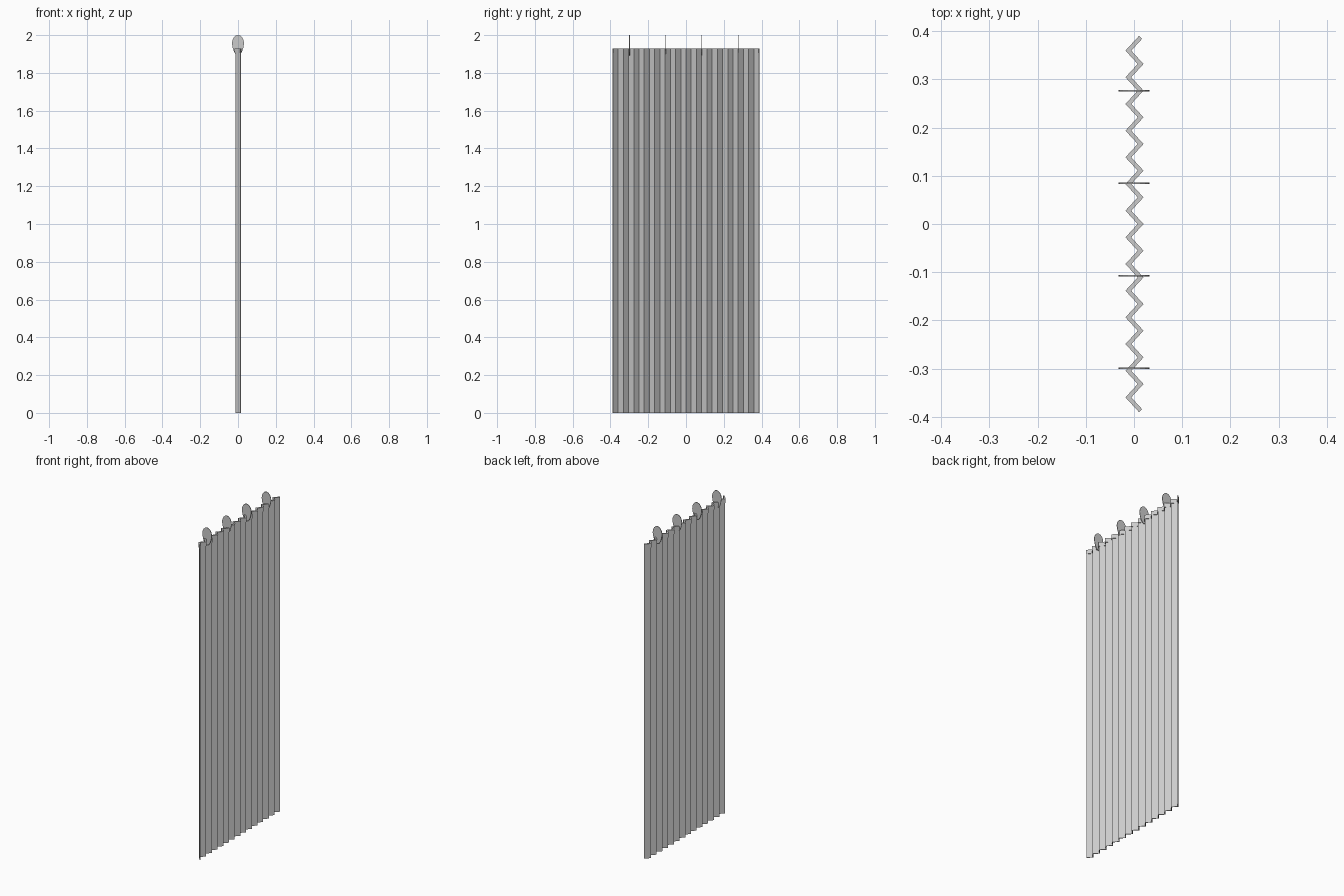
import bpy, bmesh, math
from mathutils import Vector

cube = bpy.data.objects.get("Cube")
if cube:
    bpy.data.objects.remove(cube)

FOLDS = 28
HALF_LENGTH = 0.387
FOLD_DEPTH = 0.0127
OFFSET_X = 0.001

grey = bpy.data.materials.new("plain_grey")
grey.use_nodes = True
grey.diffuse_color = (0.6, 0.6, 0.6, 1)
grey.node_tree.nodes["Principled BSDF"].inputs["Base Color"].default_value = (0.6, 0.6, 0.6, 1)


def make_object(name, bm):
    bmesh.ops.recalc_face_normals(bm, faces=bm.faces[:])
    mesh = bpy.data.meshes.new(name)
    bm.to_mesh(mesh)
    bm.free()
    mesh.materials.append(grey)
    obj = bpy.data.objects.new(name, mesh)
    bpy.context.collection.objects.link(obj)
    return obj


def pleated_strip(name, bottom, top, thickness):
    """Zigzag band with mitred folds and square-cut ends."""
    step = 2 * HALF_LENGTH / FOLDS
    path = [Vector((OFFSET_X + FOLD_DEPTH * (-1) ** i, -HALF_LENGTH + i * step))
            for i in range(FOLDS + 1)]
    run = (path[1] - path[0]).normalized()
    bm = bmesh.new()
    rings = []
    for i, p in enumerate(path):
        if i == 0 or i == FOLDS:
            d = run if i == 0 else (path[-1] - path[-2]).normalized()
            side = Vector((d.y, -d.x)) * thickness / 2
        else:
            side = Vector((thickness / 2 / run.y, 0))
        rings.append([bm.verts.new((*(p + s * side), z))
                      for s, z in ((-1, bottom), (1, bottom), (1, top), (-1, top))])
    for a, b in zip(rings, rings[1:]):
        for k in range(4):
            n = (k + 1) % 4
            bm.faces.new((a[k], a[n], b[n], b[k]))
    bm.faces.new(rings[0])
    bm.faces.new(rings[-1])
    return make_object(name, bm)


def hanging_clip(name, y):
    """Thin egg-shaped disc, tapering towards its lower end."""
    bm = bmesh.new()
    outline = []
    for i in range(16):
        a = 2 * math.pi * i / 16
        height = 0.045 if math.sin(a) > 0 else 0.062
        width = 0.032 if math.sin(a) > -0.1 else 0.030
        outline.append(bm.verts.new((width * math.cos(a), y - 0.0015,
                                     1.955 + height * math.sin(a))))
    face = bm.faces.new(outline)
    made = bmesh.ops.extrude_face_region(bm, geom=[face])
    bmesh.ops.translate(bm, vec=(0, 0.003, 0),
                        verts=[v for v in made["geom"] if isinstance(v, bmesh.types.BMVert)])
    return make_object(name, bm)


# Pleated cloth and the thicker heading tape along its top
pleated_strip("curtain_cloth", 0, 1.925, 0.004)
pleated_strip("heading_tape", 1.905, 1.93, 0.0088)

# Row of hanging clips
for i in range(4):
    hanging_clip(f"hanging_clip_{i + 1}", -0.299 + i * 0.1917)
